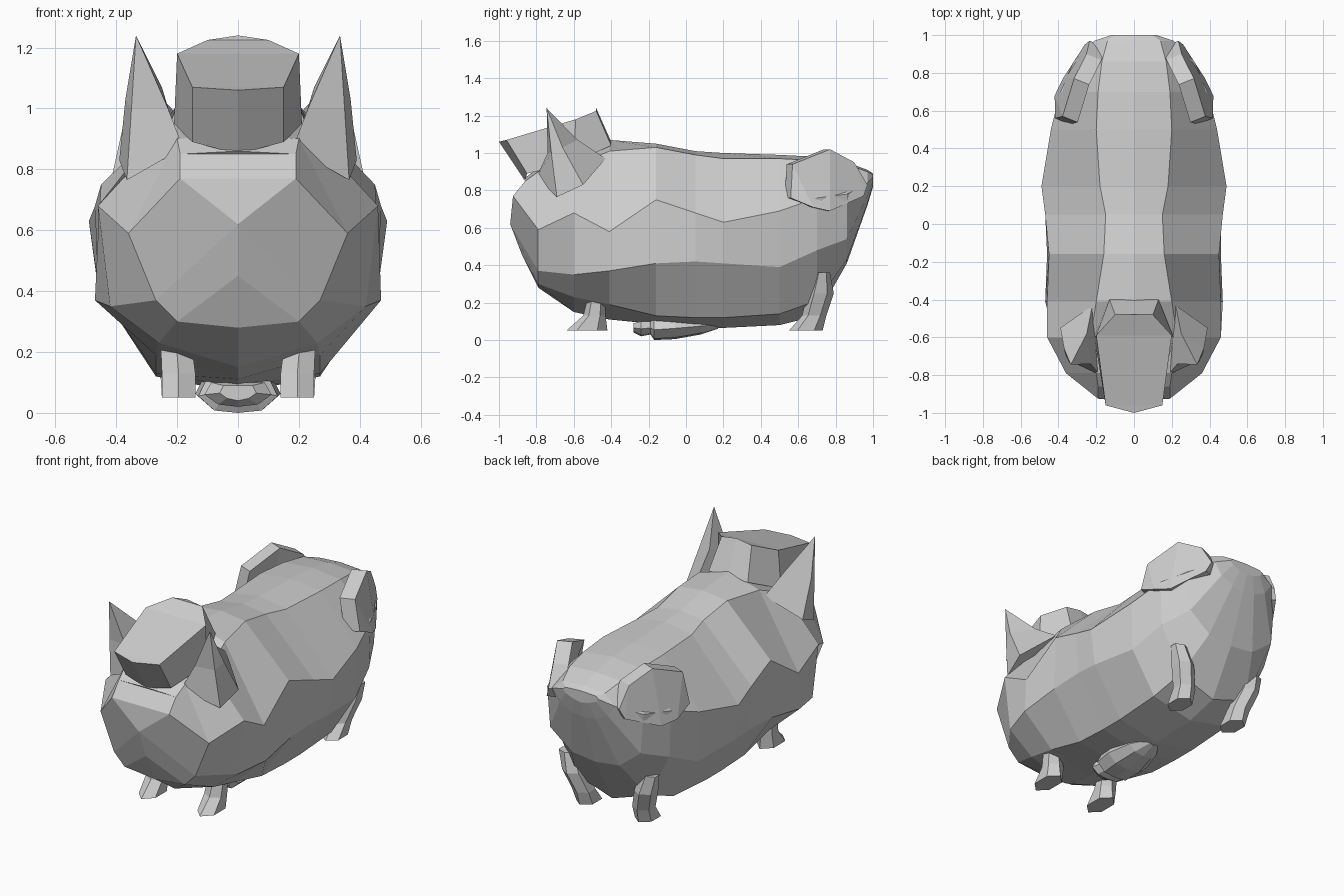
import bpy
import bmesh
from math import cos, sin, pi

if "Cube" in bpy.data.objects:
    bpy.data.objects.remove(bpy.data.objects["Cube"], do_unlink=True)

grey = bpy.data.materials.new("plain_grey")
grey.use_nodes = True
grey.diffuse_color = (0.62, 0.62, 0.62, 1)
grey.node_tree.nodes["Principled BSDF"].inputs["Base Color"].default_value = (0.62, 0.62, 0.62, 1)


def loft(name, rings):
    """Skin matching closed rings and cap both ends with strips, flat shaded."""
    bm = bmesh.new()
    loops = [[bm.verts.new(p) for p in ring] for ring in rings]
    n = len(loops[0])
    for a, b in zip(loops, loops[1:]):
        for i in range(n):
            j = (i + 1) % n
            bm.faces.new((a[i], a[j], b[j], b[i]))
    for cap in (loops[0], loops[-1]):
        for i in range(n // 2):
            corners = dict.fromkeys((i, i + 1, n - i - 1, (n - i) % n))
            if len(corners) > 2:
                bm.faces.new([cap[k] for k in corners])
    bmesh.ops.remove_doubles(bm, verts=bm.verts, dist=0.0005)
    bmesh.ops.recalc_face_normals(bm, faces=bm.faces)
    mesh = bpy.data.meshes.new(name)
    bm.to_mesh(mesh)
    bm.free()
    mesh.materials.append(grey)
    obj = bpy.data.objects.new(name, mesh)
    bpy.context.collection.objects.link(obj)


def pair(name, rings):
    """Build a part on the left and its mirror on the right."""
    loft("left_" + name, rings)
    loft("right_" + name, [[(-x, y, z) for x, y, z in r] for r in rings])


def whole(half):
    """Close a half ring that starts and ends on the centre plane."""
    return half + [(-x, y, z) for x, y, z in half[-2:0:-1]]


# Face: brow and muzzle corners running down to a central chin ridge
face = whole([(0, -.87, .86), (.19, -.86, .85), (.19, -.925, .77),
              (0, -.94, .62), (0, -.875, .45), (0, -.79, .28)])

# Body: y, top, ridge x z, upper side x z, lower side x z, belly x z, bottom
sections = [
    (-.79, .92, .20, .90, .36, .59, .27, .37, .2, .30, .28),
    (-.60, .98, .23, .93, .46, .68, .42, .35, .26, .23, .15),
    (-.41, 1.07, .20, 1.01, .46, .58, .47, .37, .27, .19, .11),
    (-.16, 1.05, .16, 1.03, .45, .75, .46, .41, .27, .13, .085),
    (.05, 1.01, .15, .99, .47, .68, .46, .42, .27, .12, .065),
    (.20, 1.0, .18, .97, .49, .63, .46, .41, .27, .12, .065),
    (.50, .99, .20, .97, .44, .69, .43, .39, .27, .14, .08),
    (.70, .98, .19, .96, .39, .76, .38, .48, .24, .21, .13),
    (.86, .95, .17, .94, .32, .78, .30, .54, .16, .43, .41),
    (.97, .91, .14, .9, .21, .84, .16, .77, .08, .73, .72),
    (1.0, .89, .10, .885, .12, .87, .10, .85, .05, .83, .82),
]
loft("body", [face] + [
    whole([(0, y, t), (rx, y, rz), (ux, y, uz), (lx, y, lz), (bx, y, bz), (0, y, b)])
    for y, t, rx, rz, ux, uz, lx, lz, bx, bz, b in sections
])

# Snout: slanted slab rising from the top of the head
loft("snout", [
    whole([(0, -.86, .85), (.15, -.85, .89), (.21, -.6, .95), (.13, -.4, 1.04), (0, -.4, 1.06)]),
    whole([(0, -1, 1.06), (.15, -.96, 1.07), (.2, -.59, 1.18), (.1, -.48, 1.225), (0, -.48, 1.24)]),
])

# Ears: broad spikes, widest at the root
pair("ear", [
    [(.18, -.8, .87), (.365, -.69, .765), (.39, -.55, .83), (.22, -.43, .97)],
    [(.23, -.74, 1.0), (.35, -.72, 1.0), (.37, -.66, 1.03), (.25, -.58, 1.07)],
    [(.335, -.745, 1.24)] * 4,
])

# Haunch flaps: slabs either side of the rump, leaning inwards
outline = [(.56, .76), (.57, .94), (.77, 1.02), (.9, .95),
           (.97, .83), (.95, .77), (.77, .69), (.68, .71)]
pair("haunch_flap", [
    [(.42 - .62 * max(0, y - .7) - .22 * max(0, z - .75) - inset, y - inset * .4, z)
     for y, z in outline]
    for inset in (0, .08)
])


def leg(name, levels):
    """Six-sided leg from rows of centre x, half width, front y, back y, z."""
    rings = []
    for x, w, front, back, z in levels:
        mid, depth = (front + back) / 2, (back - front) / 2
        rings.append([(x + w * sin(pi * k / 3) / sin(pi / 3), mid + depth * cos(pi * k / 3), z)
                      for k in range(6)])
    pair(name, rings)


leg("front_leg", [(.195, .055, -.64, -.42, .05), (.195, .055, -.55, -.43, .13),
                  (.205, .05, -.52, -.43, .25), (.21, .04, -.5, -.44, .3)])
leg("back_leg", [(.195, .055, .55, .73, .05), (.2, .055, .62, .75, .13),
                 (.24, .055, .65, .79, .25), (.27, .05, .69, .77, .36)])

# Underside lump: a knob ahead of a tapering pad
lump = [(-.28, .06, .04, .09), (-.24, .11, .02, .1), (-.19, .09, .03, .1),
        (-.17, .13, 0, .11), (-.06, .14, .005, .12), (.08, .1, .03, .12), (.17, .04, .06, .1)]
loft("underside_lump", [
    whole([(0, y, high), (w * .8, y, high), (w, y, (low + high) / 2),
           (w * .6, y, low + .008), (0, y, low)])
    for y, w, low, high in lump
])
